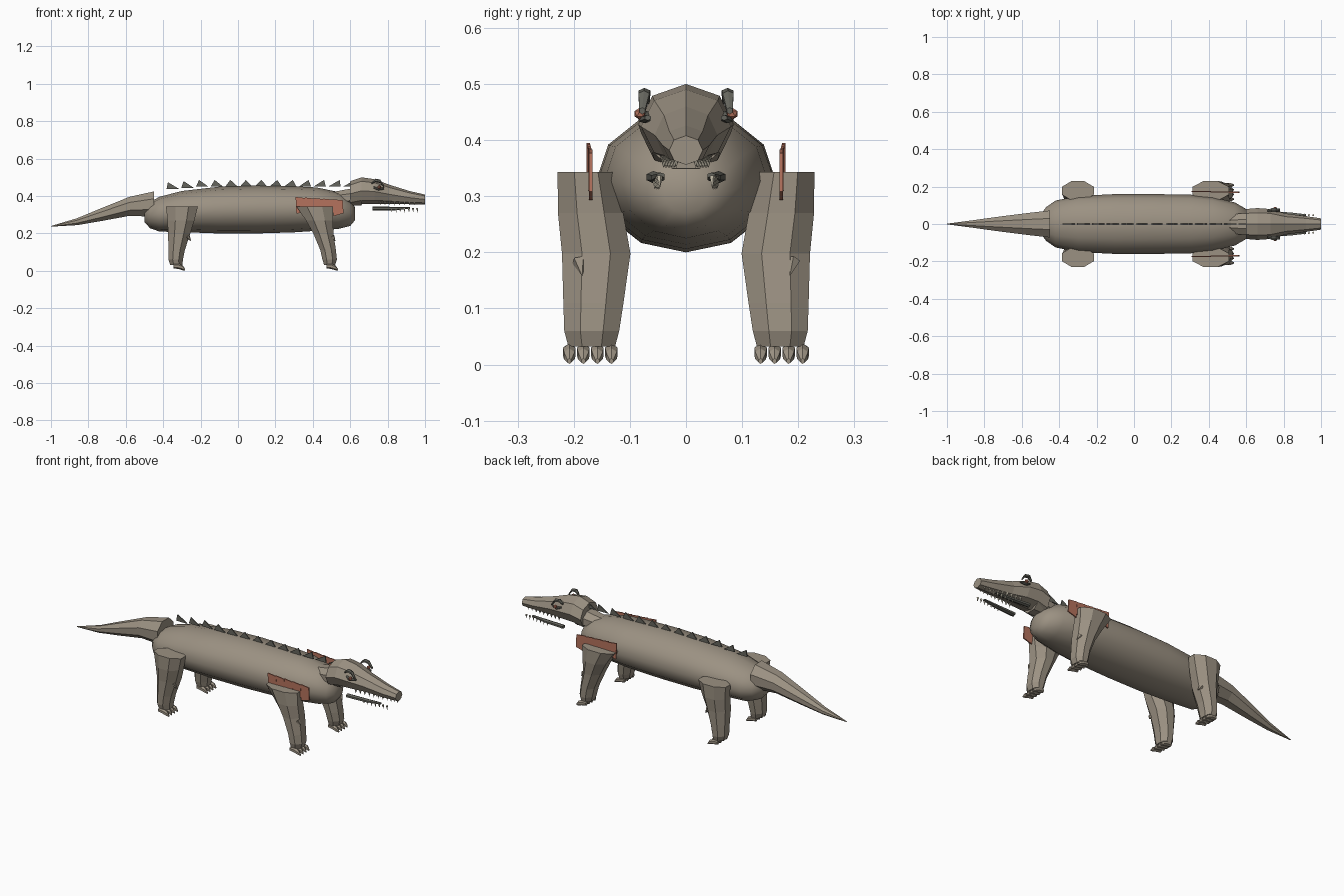
import bpy, bmesh, math
from mathutils import Vector

cube = bpy.data.objects.get("Cube")
if cube:
    bpy.data.objects.remove(cube)


def material(name, rgb):
    m = bpy.data.materials.new(name)
    m.use_nodes = True
    m.diffuse_color = (*rgb, 1)
    m.node_tree.nodes["Principled BSDF"].inputs["Base Color"].default_value = (*rgb, 1)
    return m


hide = material("grey brown hide", (0.33, 0.285, 0.225))
dark = material("dark grey scale", (0.13, 0.13, 0.11))
red = material("red brown plate", (0.46, 0.17, 0.11))
ivory = material("ivory", (0.62, 0.57, 0.45))


def finish(name, bm, mat, smooth=False):
    bmesh.ops.recalc_face_normals(bm, faces=bm.faces)
    me = bpy.data.meshes.new(name)
    bm.to_mesh(me)
    bm.free()
    me.materials.append(mat)
    for p in me.polygons:
        p.use_smooth = smooth
    ob = bpy.data.objects.new(name, me)
    bpy.context.collection.objects.link(ob)
    return ob


def loft(bm, sections, sides, axis="x", phase=0.0):
    """Skin rings of (centre x, y, z, radius 1, radius 2) along an axis."""
    rings = []
    for x, y, z, r1, r2 in sections:
        ring = []
        for i in range(sides):
            a = 2 * math.pi * (i + phase) / sides
            u, v = r1 * math.sin(a), r2 * math.cos(a)
            off = Vector((0, u, v)) if axis == "x" else Vector((u, v, 0))
            ring.append(bm.verts.new(Vector((x, y, z)) + off))
        rings.append(ring)
    for a, b in zip(rings, rings[1:]):
        for i in range(sides):
            j = (i + 1) % sides
            bm.faces.new((a[i], a[j], b[j], b[i]))
    bm.faces.new(rings[0])
    bm.faces.new(rings[-1])


def spike(bm, base, tip, radius, sides=5):
    """Pointed cone from base to tip."""
    base, tip = Vector(base), Vector(tip)
    turn = (tip - base).to_track_quat("Z", "Y")
    ring = [bm.verts.new(base + turn @ Vector((radius * math.cos(t), radius * math.sin(t), 0)))
            for t in (2 * math.pi * i / sides for i in range(sides))]
    top = bm.verts.new(tip)
    for i in range(sides):
        bm.faces.new((ring[i], ring[(i + 1) % sides], top))
    bm.faces.new(ring)


def slab(bm, outline, y, depth=0.006):
    """Thin upright plate with an x-z outline."""
    sides = [[bm.verts.new((x, y + s * depth / 2, z)) for x, z in outline] for s in (-1, 1)]
    for ring in sides:
        bm.faces.new(ring)
    n = len(outline)
    for i in range(n):
        j = (i + 1) % n
        bm.faces.new((sides[0][i], sides[0][j], sides[1][j], sides[1][i]))


# Smooth barrel body
bm = bmesh.new()
loft(bm, [(-.50, 0, .30, .05, .04), (-.47, 0, .298, .09, .07), (-.42, 0, .303, .125, .093),
          (-.30, 0, .317, .15, .11), (-.1, 0, .325, .16, .125), (.1, 0, .328, .16, .128),
          (.3, 0, .329, .157, .123), (.42, 0, .33, .145, .116), (.54, 0, .323, .115, .098),
          (.60, 0, .31, .08, .07), (.625, 0, .305, .04, .035)], 12)
finish("body", bm, hide, True)

# Faceted tail, neck and head
bm = bmesh.new()
loft(bm, [(-.45, 0, .357, .078, .073), (-.58, 0, .345, .062, .055), (-.74, 0, .298, .04, .036),
          (-.86, 0, .263, .022, .02), (-1.0, 0, .238, .002, .002)], 8, phase=.5)
finish("tail", bm, hide)

bm = bmesh.new()
loft(bm, [(.48, 0, .385, .045, .035), (.56, 0, .39, .06, .045), (.66, 0, .40, .065, .055)], 8, phase=.5)
finish("neck", bm, hide)

bm = bmesh.new()
loft(bm, [(.60, 0, .412, .08, .067), (.66, 0, .428, .085, .072), (.73, 0, .424, .08, .066),
          (.81, 0, .409, .056, .051), (.92, 0, .391, .042, .035), (1.0, 0, .382, .03, .026)], 8)
finish("head", bm, hide)

# Slim lower jaw rods with hanging teeth, and upper teeth
jaw, teeth = bmesh.new(), bmesh.new()
for s in (-1, 1):
    loft(jaw, [(.72, s * .058, .334, .014, .011), (.84, s * .05, .333, .013, .009),
               (.92, s * .045, .337, .008, .005)], 6)
    for i in range(7):
        x = .82 + .023 * i
        y = s * (.056 - .0015 * i)
        spike(teeth, (x, y, .336), (x + .003, y, .312), .006)
    for i in range(9):
        x = .76 + .026 * i
        y = s * (.05 - .0035 * i)
        spike(teeth, (x, y * .8, .372), (x, y * .8, .35), .007)
finish("jaw", jaw, dark)
finish("teeth", teeth, ivory)

# Eyes with hooked brows
eyes, brows = bmesh.new(), bmesh.new()
for s in (-1, 1):
    ball = bmesh.ops.create_icosphere(eyes, subdivisions=1, radius=.011)["verts"]
    bmesh.ops.translate(eyes, verts=ball, vec=(.755, s * .082, .447))
    loft(brows, [(.715, s * .07, .468, .006, .005), (.735, s * .074, .484, .012, .009),
                 (.76, s * .075, .479, .011, .009), (.78, s * .078, .452, .006, .006)], 6)
    loft(brows, [(.725, s * .07, .446, .008, .006), (.75, s * .074, .437, .012, .007),
                 (.78, s * .068, .44, .006, .005)], 6)
finish("eyes", eyes, red)
finish("brows", brows, dark)

# Row of thin triangular back scales
bm = bmesh.new()
for i in range(13):
    x = -.36 + .0785 * i
    z = .438 + .012 * min(i, 2) / 2
    slab(bm, [(x - .022, z), (x + .045, z), (x + .005 * i - .015, z + .036)], 0)
finish("back_scales", bm, dark)

# Overlapping shoulder plates
bm = bmesh.new()
for s in (-1, 1):
    for i in range(5):
        x = .308 + .05 * i
        z = .395 - .003 * i
        slab(bm, [(x, z), (x + .052, z - .006), (x + .056, z - .075), (x + .004, z - .09)],
             s * (.174 - .001 * i))
finish("shoulder_plates", bm, red)

# Legs, toes and spurs
front = [(.41, .178, .343, .105, .055), (.435, .17, .27, .078, .063), (.457, .16, .198, .058, .066),
         (.482, .165, .11, .045, .058), (.49, .168, .06, .042, .053), (.49, .168, .032, .032, .045)]
rear = [(-.30, .178, .343, .092, .055), (-.305, .17, .27, .078, .063), (-.315, .16, .198, .064, .066),
        (-.328, .165, .11, .047, .058), (-.333, .168, .06, .042, .053), (-.33, .168, .032, .035, .045)]
for name, rings in (("front", front), ("rear", rear)):
    for side, s in (("left", 1), ("right", -1)):
        bm = bmesh.new()
        loft(bm, [(x, s * y, z, rx, ry) for x, y, z, rx, ry in rings], 8, "z", .5)
        foot_x, _, _, reach, _ = rings[-1]
        spur_x = rings[2][0] + .045
        spike(bm, (spur_x, s * .19, .185), (spur_x + .02, s * .185, .158), .014)
        finish(f"{side}_{name}_leg", bm, hide)
        bm = bmesh.new()
        for i in range(4):
            y = s * (.133 + .025 * i)
            x = foot_x + reach - .03
            loft(bm, [(x - .02, y, .026, .01, .012), (x + .01, y, .023, .013, .014),
                      (x + .03, y, .016, .011, .013), (x + .042, y, .006, .004, .005)], 6)
        finish(f"{side}_{name}_toes", bm, hide)
